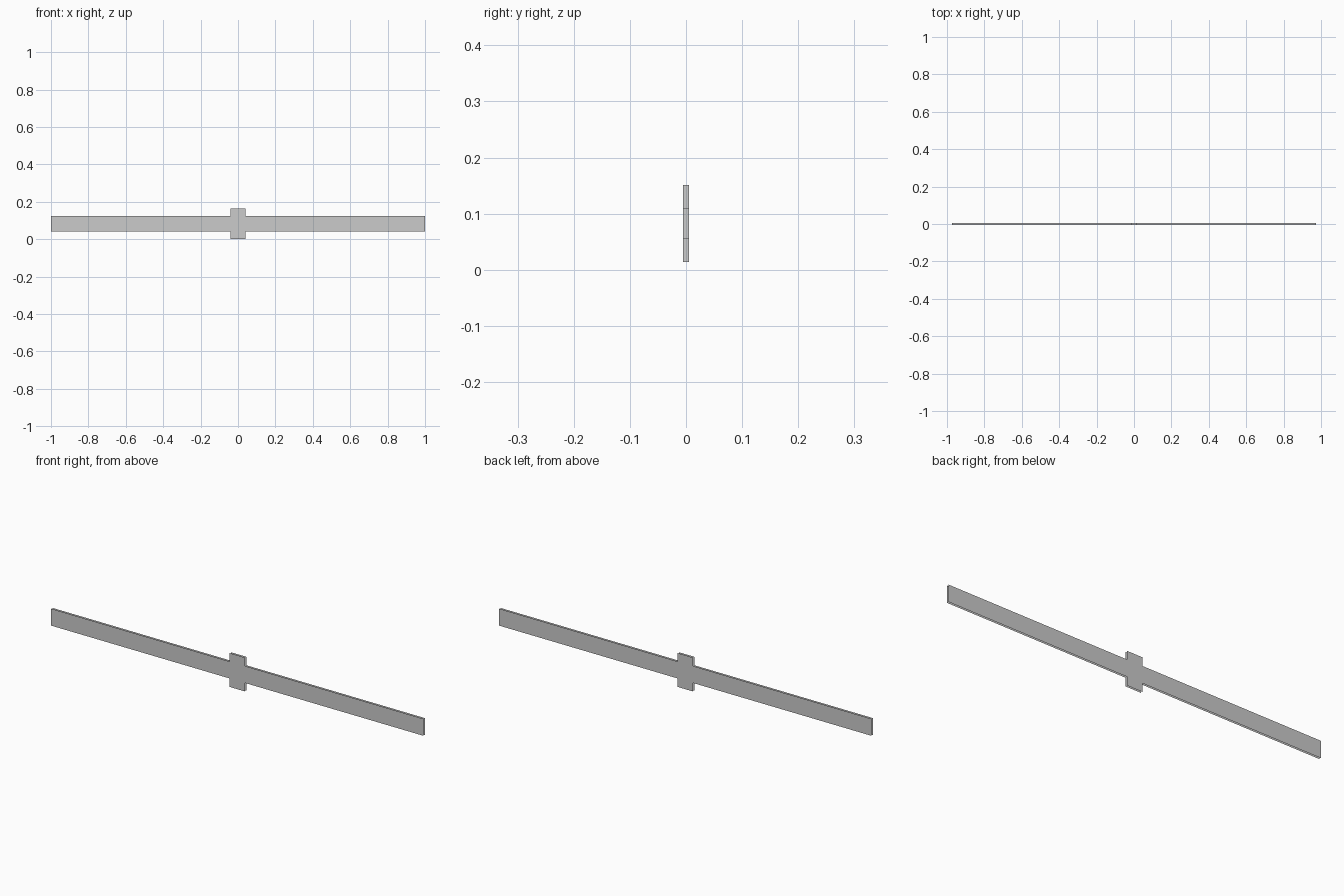
import bpy

if "Cube" in bpy.data.objects:
    bpy.data.objects.remove(bpy.data.objects["Cube"])

U = 2 / 73          # grid unit: the bar is 73 units long
MID_Z = 3 * U       # height of the cross centre
HALF_T = 0.005      # half thickness


def rect(half_x, half_z, y):
    """Corners of an upright rectangle around the cross centre."""
    return [(sx * half_x, y, MID_Z + sz * half_z)
            for sx, sz in ((-1, -1), (1, -1), (1, 1), (-1, 1))]


def rimmed_slab(name, outer, inner):
    """Front and back sheets overhanging a set of inset side walls."""
    verts = (rect(*outer, -HALF_T) + rect(*outer, HALF_T)
             + rect(*inner, -HALF_T) + rect(*inner, HALF_T))
    faces = [(0, 1, 2, 3), (7, 6, 5, 4)]
    for i in range(4):
        j = (i + 1) % 4
        faces.append((8 + i, 12 + i, 12 + j, 8 + j))
    mesh = bpy.data.meshes.new(name)
    mesh.from_pydata(verts, [], faces)
    mesh.update()
    obj = bpy.data.objects.new(name, mesh)
    bpy.context.collection.objects.link(obj)
    return obj


# long horizontal bar
rimmed_slab("long_bar", (36.5 * U, 1.5 * U), (35.5 * U, 1.0 * U))

# short upright plate crossing its middle
rimmed_slab("centre_plate", (1.5 * U, 3.0 * U), (0.5 * U, 2.5 * U))
